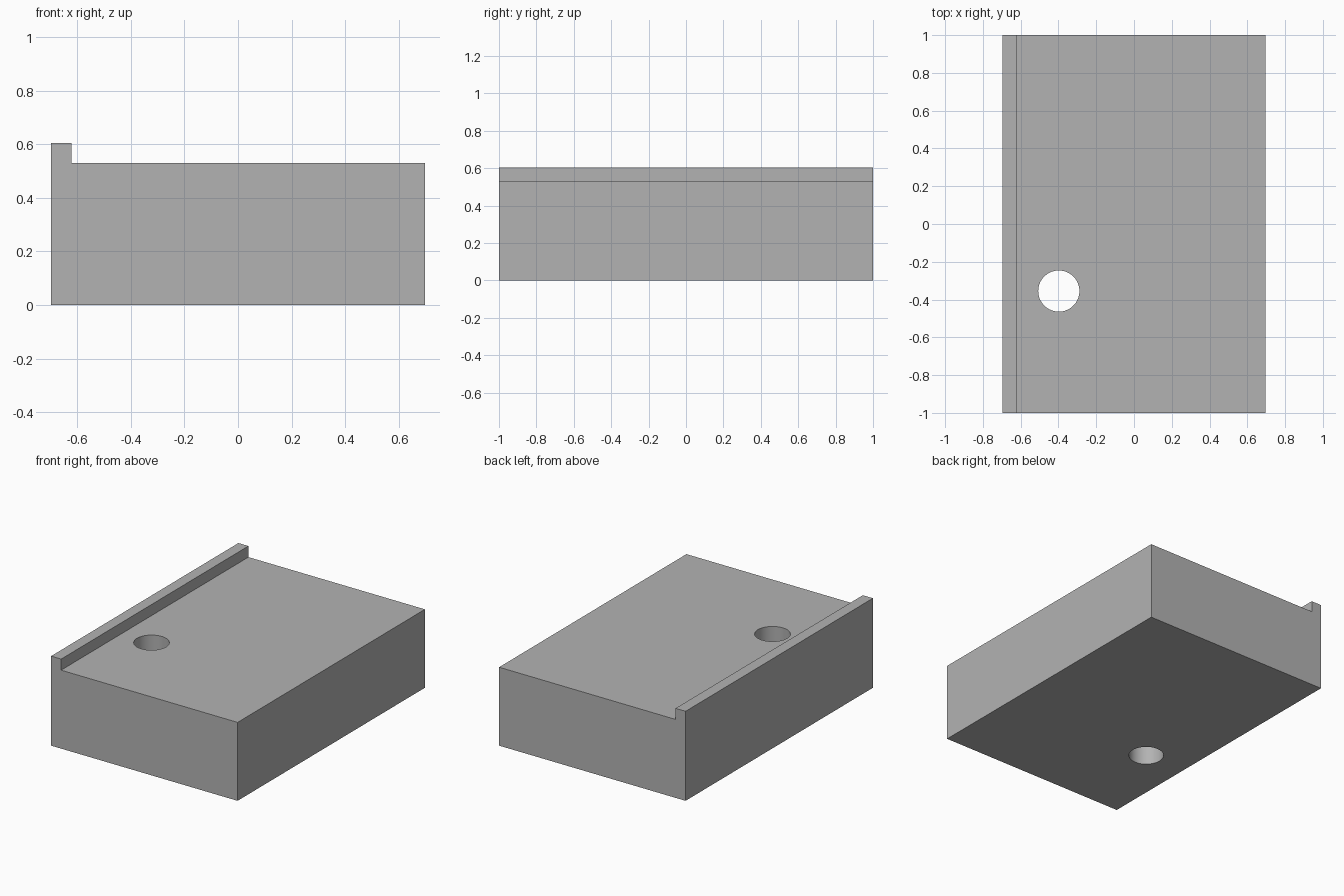
import bpy
import bmesh
from math import radians

cube = bpy.data.objects.get("Cube")
if cube:
    bpy.data.objects.remove(cube, do_unlink=True)

HALF_X, HALF_Y = 0.697, 1.0
DECK_Z, LIP_Z, LIP_WIDTH = 0.53, 0.605, 0.075
HOLE_X, HOLE_Y, HOLE_RADIUS = -0.398, -0.355, 0.109

# Single grey material
grey = bpy.data.materials.new("plain_grey")
grey.use_nodes = True
colour = (0.45, 0.45, 0.45, 1)
grey.diffuse_color = colour
bsdf = next(n for n in grey.node_tree.nodes if n.type == "BSDF_PRINCIPLED")
bsdf.inputs["Base Color"].default_value = colour

# Block with a raised lip: L-shaped profile extruded along y
profile = [(-HALF_X, 0), (HALF_X, 0), (HALF_X, DECK_Z),
           (LIP_WIDTH - HALF_X, DECK_Z), (LIP_WIDTH - HALF_X, LIP_Z), (-HALF_X, LIP_Z)]
bm = bmesh.new()
front = bm.faces.new([bm.verts.new((x, -HALF_Y, z)) for x, z in profile])
extruded = bmesh.ops.extrude_face_region(bm, geom=[front], use_keep_orig=True)["geom"]
verts = [v for v in extruded if isinstance(v, bmesh.types.BMVert)]
bmesh.ops.translate(bm, verts=verts, vec=(0, 2 * HALF_Y, 0))
bmesh.ops.recalc_face_normals(bm, faces=bm.faces)
mesh = bpy.data.meshes.new("lipped_block")
bm.to_mesh(mesh)
bm.free()
mesh.materials.append(grey)
block = bpy.data.objects.new("lipped_block", mesh)
bpy.context.collection.objects.link(block)

# Round hole through the full height
bpy.ops.mesh.primitive_cylinder_add(vertices=64, radius=HOLE_RADIUS, depth=2,
                                    location=(HOLE_X, HOLE_Y, DECK_Z / 2))
cutter = bpy.context.object
cutter.name = "hole_cutter"
cutter.hide_render = True
cutter.data.materials.append(grey)

cut = block.modifiers.new("hole", "BOOLEAN")
cut.operation = "DIFFERENCE"
cut.solver = "EXACT"
cut.object = cutter

# Bake the cut, then discard the cutter
bpy.ops.object.select_all(action="DESELECT")
block.select_set(True)
bpy.context.view_layer.objects.active = block
bpy.ops.object.modifier_apply(modifier=cut.name)
bpy.data.objects.remove(cutter, do_unlink=True)
bpy.ops.object.shade_smooth_by_angle(angle=radians(30))
